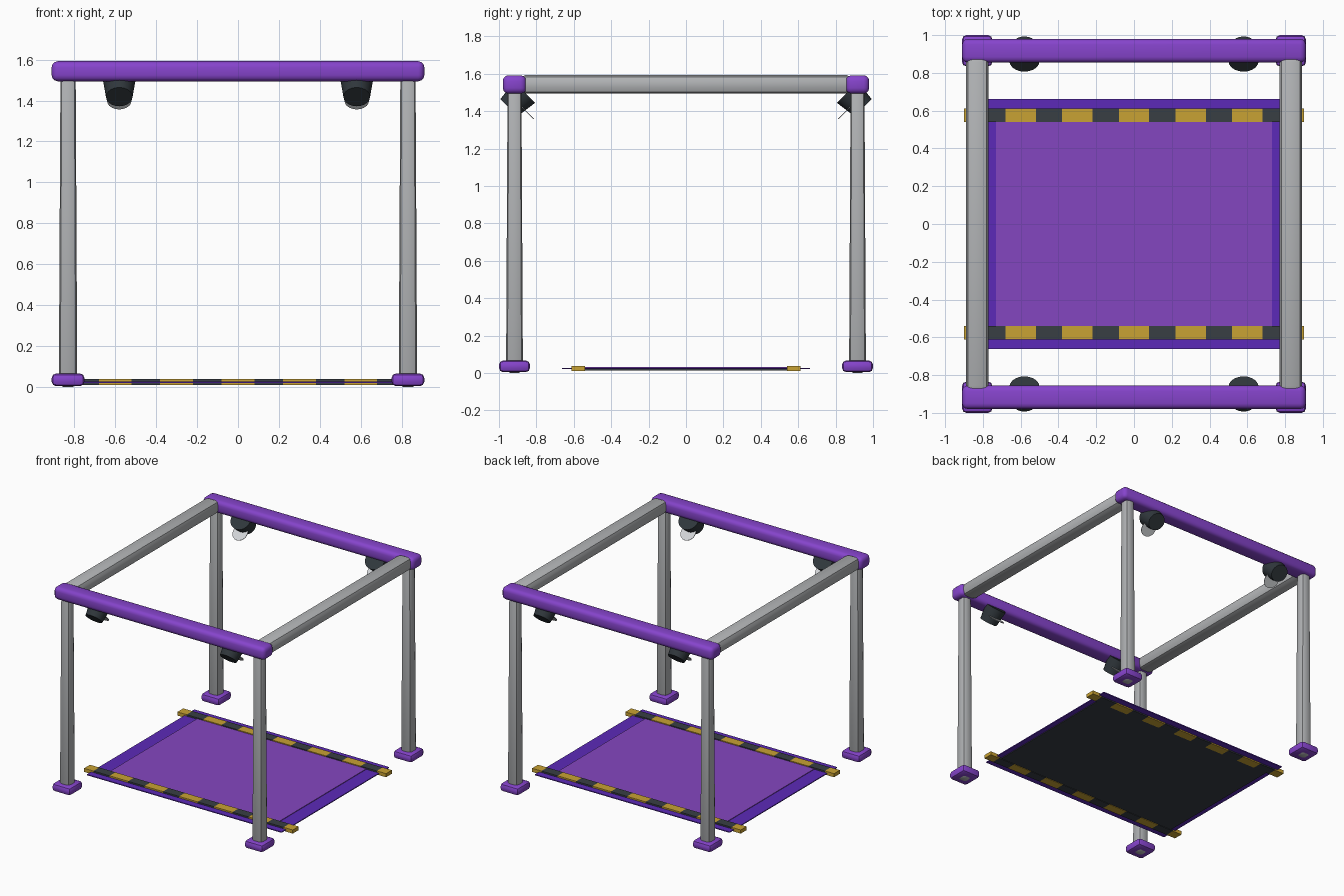
import bpy, bmesh, math
from mathutils import Matrix, Vector

if "Cube" in bpy.data.objects:
    bpy.data.objects.remove(bpy.data.objects["Cube"])


def material(name, code):
    def linear(c):
        c /= 255
        return c / 12.92 if c < 0.04 else ((c + 0.055) / 1.055) ** 2.4
    col = [linear(c) for c in bytes.fromhex(code)] + [1]
    m = bpy.data.materials.new(name)
    m.use_nodes = True
    m.diffuse_color = col
    m.node_tree.nodes["Principled BSDF"].inputs["Base Color"].default_value = col
    return m


purple = material("frame purple", "8644CC")
panel_purple = material("mat purple", "8446C0")
border_purple = material("mat border purple", "5C2AB8")
grey = material("tube grey", "B2B4B6")
black = material("stripe black", "383E44")
lamp_black = material("lamp black", "30373C")
yellow = material("stripe yellow", "C9A233")
lens_grey = material("lens grey", "D2D5D8")


def finish(name, bm, mat, smooth=True):
    mesh = bpy.data.meshes.new(name)
    bmesh.ops.recalc_face_normals(bm, faces=bm.faces)
    bm.to_mesh(mesh)
    bm.free()
    mesh.materials.append(mat)
    ob = bpy.data.objects.new(name, mesh)
    bpy.context.collection.objects.link(ob)
    if smooth:
        bpy.ops.object.select_all(action="DESELECT")
        ob.select_set(True)
        bpy.context.view_layer.objects.active = ob
        bpy.ops.object.shade_smooth_by_angle(angle=math.radians(40))
    return ob


def box(name, center, size, mat, bevel=0, segments=2, taper=1):
    """Box with optional rounded edges; taper scales the top end."""
    bm = bmesh.new()
    bmesh.ops.create_cube(bm, size=1, matrix=Matrix.Diagonal((*size, 1)))
    if bevel:
        bmesh.ops.bevel(bm, geom=bm.edges[:], offset=bevel, segments=segments,
                        profile=0.5, affect="EDGES")
    for v in bm.verts:
        if v.co.z > 0:
            v.co.x *= taper
            v.co.y *= taper
    bmesh.ops.translate(bm, verts=bm.verts, vec=center)
    return finish(name, bm, mat, smooth=bevel > 0)


def cone(name, start, end, r1, r2, mat, sides=20):
    """Round part whose axis runs from start to end."""
    a, b = Vector(start), Vector(end)
    turn = (b - a).to_track_quat("Z", "Y").to_matrix().to_4x4()
    bm = bmesh.new()
    bmesh.ops.create_cone(bm, cap_ends=True, segments=sides, radius1=r1, radius2=r2,
                          depth=(b - a).length,
                          matrix=Matrix.Translation((a + b) / 2) @ turn)
    return finish(name, bm, mat)


SIDES = (("left", 1), ("right", -1))
ENDS = (("front", -1), ("back", 1))
POST_X, POST_Y = 0.83, 0.917

for end, sy in ENDS:
    # Cross beam
    box(f"{end}_beam", (0, sy * POST_Y, 1.543), (1.82, 0.125, 0.098), purple, 0.03, 3)

    for side, sx in SIDES:
        # Post and foot
        box(f"{end}_{side}_post", (sx * POST_X, sy * POST_Y, 0.76),
            (0.09, 0.09, 1.52), grey, 0.026, 2, taper=0.83)
        box(f"{end}_{side}_foot", (sx * POST_X, sy * POST_Y, 0.036),
            (0.16, 0.165, 0.062), purple, 0.022, 2)

        # Tilted lamp with its lens disc
        x = sx * 0.58
        cone(f"{end}_{side}_lamp", (x, sy * 0.947, 1.418), (x, sy * 0.863, 1.502),
             0.065, 0.08, lamp_black)
        cone(f"{end}_{side}_lens", (x, sy * 0.857, 1.399), (x, sy * 0.854, 1.402),
             0.06, 0.06, lens_grey)

    # Striped bar: alternating yellow and black blocks
    edges = [-0.9]
    for k in range(-3, 4):
        edges += [c for c in (k * 0.3 - 0.08, k * 0.3 + 0.08) if abs(c) < 0.9]
    edges.append(0.9)
    for i, (a, b) in enumerate(zip(edges, edges[1:])):
        box(f"{end}_bar_stripe_{i + 1}", ((a + b) / 2, sy * 0.575, 0.025),
            (b - a, 0.072, 0.028), black if i % 2 else yellow)

# Side beams
for side, sx in SIDES:
    box(f"{side}_beam", (sx * POST_X, 0, 1.544), (0.12, 1.78, 0.1), grey, 0.034, 2)

# Mat: border sheet, raised top panel and dark underside
box("mat_border", (0, 0, 0.024), (1.68, 1.325, 0.007), border_purple)
box("mat_panel", (0, 0, 0.027), (1.46, 1.09, 0.01), panel_purple)
box("mat_underside", (0, 0, 0.018), (1.6, 1.08, 0.007), black)
